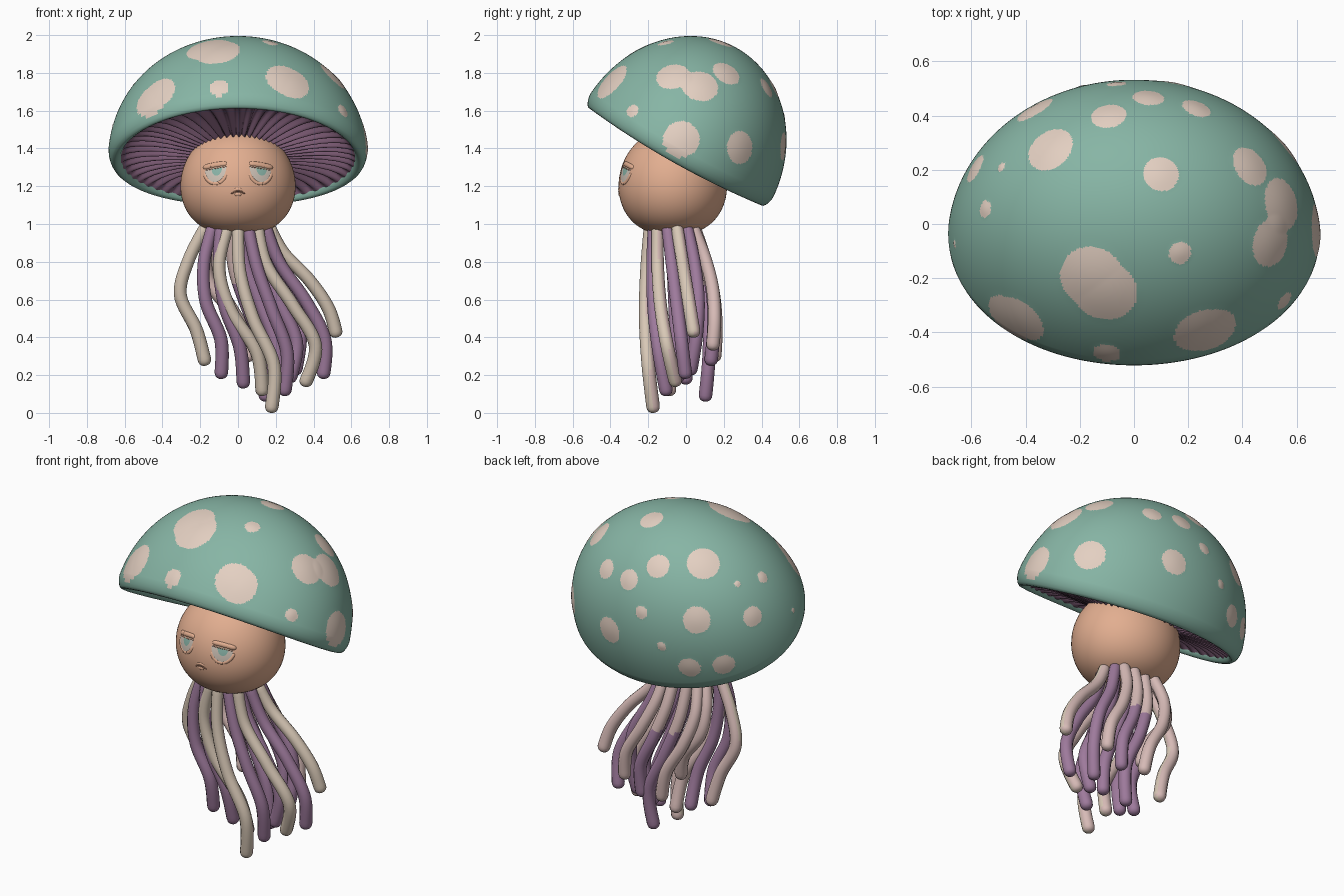
import bpy, math
from mathutils import Vector, Matrix

if "Cube" in bpy.data.objects:
    bpy.data.objects.remove(bpy.data.objects["Cube"])

TAU = 2 * math.pi


def material(name, r, g, b):
    m = bpy.data.materials.new(name)
    lin = [((c / 255 + 0.055) / 1.055) ** 2.4 for c in (r, g, b)]
    m.diffuse_color = (*lin, 1)
    m.use_nodes = True
    m.node_tree.nodes["Principled BSDF"].inputs["Base Color"].default_value = m.diffuse_color
    return m


TEAL = material("teal cap", 135, 181, 165)
SPOT = material("pale spot", 228, 208, 194)
SKIN = material("peach skin", 226, 174, 144)
GILL = material("dark mauve gill", 128, 94, 120)
PURPLE = material("purple tentacle", 158, 122, 156)
CREAM = material("cream tentacle", 216, 200, 182)
PINK = material("pinkish tentacle", 214, 186, 182)
EYE = material("eye grey", 206, 194, 182)
IRIS = material("iris green", 138, 180, 168)
LIP = material("mouth brown", 168, 120, 98)


def grid(name, rows, mats, wrap=True, rule=None):
    """Smooth surface through equal rows of points; rule picks a material per face."""
    n = len(rows[0])
    verts = [p for row in rows for p in row]
    faces = []
    for i in range(len(rows) - 1):
        for j in range(n if wrap else n - 1):
            k = (j + 1) % n
            faces.append((i * n + j, (i + 1) * n + j, (i + 1) * n + k, i * n + k))
    me = bpy.data.meshes.new(name)
    me.from_pydata(verts, [], faces)
    for m in mats:
        me.materials.append(m)
    for p in me.polygons:
        p.use_smooth = True
        if rule:
            p.material_index = int(rule(p.center, p.normal))
    ob = bpy.data.objects.new(name, me)
    bpy.context.collection.objects.link(ob)
    return ob


def spline(points, t):
    """Catmull-Rom position at t in 0..1."""
    n = len(points) - 1
    i = min(int(t * n), n - 1)
    u = t * n - i
    a, b, c, d = (points[max(0, min(n, i + k))] for k in (-1, 0, 1, 2))
    return 0.5 * (2 * b + (c - a) * u + (2 * a - 5 * b + 4 * c - d) * u * u
                  + (3 * b - a - 3 * c + d) * u ** 3)


def tube(name, points, radius, mats, steps=30, sides=12, flare=0.0, rule=None):
    """Tube with rounded ends along a smooth path."""
    length = sum((q - p).length for p, q in zip(points, points[1:]))
    cap = min(0.4, 1.6 * radius / length)
    ts = [cap * (1 - math.cos(k * math.pi / 10)) for k in range(5)]
    ts = ts + [cap + (1 - 2 * cap) * k / steps for k in range(steps + 1)] + [1 - t for t in ts[::-1]]
    rows = []
    for t in ts:
        tan = (spline(points, min(1, t + .01)) - spline(points, max(0, t - .01))).normalized()
        ref = Vector((1, 0, 0)) if abs(tan.x) < 0.9 else Vector((0, 0, 1))
        nrm = (ref - tan * ref.dot(tan)).normalized()
        side = nrm.cross(tan)
        e = min(t, 1 - t) / cap
        r = radius * (1 + flare * (t - .5)) * math.sqrt(max(0, 1 - (1 - min(1, e)) ** 2))
        c = spline(points, t)
        rows.append([c + r * (math.cos(j * TAU / sides) * nrm + math.sin(j * TAU / sides) * side)
                     for j in range(sides)])
    return grid(name, rows, mats, rule=rule)


# ---- Tilted cap frame -------------------------------------------------
FRAME = Matrix.Translation((0, -0.048, 1.37)) @ Matrix.Rotation(math.radians(-29.4), 4, 'X')
INV = FRAME.inverted()
AX, AY, AH = 0.688, 0.558, 0.645


def unit(v):
    return Vector((v.x / AX, v.y / AY, v.z / AH))


def cap_point(r, h, t):
    """Point in the cap frame; the rim droops a little at both sides."""
    droop = .035 * (r * math.cos(t)) ** 2 * max(0, 1 - max(0, h) / AH) ** 2
    return Vector((AX * r * math.cos(t), AY * r * math.sin(t), h - droop))


# Directions from which spots are placed: right, up, toward, origin
a, e = math.radians(35), math.radians(28)
sa, ca, se, ce = math.sin(a), math.cos(a), math.sin(e), math.cos(e)
AIM = {
    "top": (Vector((1, 0, 0)), Vector((0, 1, 0)), Vector((0, 0, 1)), Vector()),
    "side": (Vector((0, 1, 0)), Vector((0, 0, 1)), Vector((1, 0, 0)), Vector()),
    "front": (Vector((1, 0, 0)), Vector((0, 0, 1)), Vector((0, -1, 0)), Vector()),
    "back": (Vector((-ca, -sa, 0)), Vector((sa * se, -ca * se, ce)),
             Vector((-sa * ce, ca * ce, se)), Vector((0, 0, 1))),
}
SPOTS = {
    "top": [(-.31, .278, .09), (.10, .185, .066), (.43, .215, .078), (.17, -.107, .042),
            (-.155, -.2, .122), (-.11, -.25, .122), (-.55, .055, .033), (-.49, .21, .018)],
    "side": [(-.285, 1.60, .036), (-.025, 1.45, .098), (.29, 1.405, .088),
             (-.07, 1.785, .09), (.075, 1.735, .098), (.0, 1.765, .06)],
    "front": [(.25, 1.765, .105), (.28, 1.75, .105), (-.46, 1.66, .102), (-.425, 1.69, .102),
              (-.10, 1.72, .052)],
    "back": [(-.434, .535, .055), (-.312, .47, .058), (-.153, .54, .066), (-.418, .203, .075),
             (-.243, .29, .037), (-.132, .106, .026), (.058, .243, .076), (.365, .265, .056),
             (.02, -.01, .062), (.206, .005, .062), (.587, .31, .014)],
}


def on_cap(kind, u, v):
    right, up, toward, origin = AIM[kind]
    p = unit(INV @ (origin + right * u + up * v))
    d = unit(INV.to_3x3() @ toward)
    A, B, C = d.dot(d), p.dot(d), p.dot(p) - 1
    q = p + d * ((-B + math.sqrt(max(0, B * B - A * C))) / A)
    return FRAME @ Vector((q.x * AX, q.y * AY, q.z * AH))


spots = [(on_cap(k, u, v), r) for k, rows in SPOTS.items() for u, v, r in rows]


def spot_lift(p):
    """Slight smooth bulge over the spots."""
    return max([0] + [0.004 * (1 - ((p - c).length / (1.25 * r)) ** 2) ** 2
                      for c, r in spots if (p - c).length < 1.25 * r])


# ---- Cap: half ellipsoid with a rolled lip ----------------------------
SEG, RINGS = 400, 150
END = math.radians(85)
profile = [(math.sin(k * END / RINGS), AH * math.cos(k * END / RINGS)) for k in range(RINGS + 1)]
profile += [(.994, .035), (.985, .015), (.972, -.002), (.955, -.014), (.935, -.017),
            (.915, -.01), (.9, .005), (.885, .04)]
rows = []
for k, (r, h) in enumerate(profile):
    row = []
    for j in range(SEG):
        v = cap_point(r, h, j * TAU / SEG)
        p = FRAME @ v
        if k <= RINGS:
            nrm = Vector((v.x / AX ** 2, v.y / AY ** 2, v.z / AH ** 2)).normalized()
            p = p + FRAME.to_3x3() @ nrm * spot_lift(p)
        row.append(p)
    rows.append(row)
grid("cap", rows, [TEAL, SPOT], rule=lambda c, n: any((c - s).length < r for s, r in spots))

# ---- Gills: pleated underside -----------------------------------------
rows = []
for r, h, amp in [(.91, .0, 0), (.89, .01, .005), (.85, .022, .012), (.77, .032, .016),
                  (.67, .034, .018), (.56, .028, .018), (.45, .016, .016), (.35, .004, .013),
                  (.25, 0, .008), (.12, 0, 0), (0, 0, 0)]:
    row = []
    for j in range(432):
        t = j * TAU / 432
        wave = amp * math.cos(50 * t + 1.2 * math.sin(5 * t))
        row.append(FRAME @ (cap_point(r, h, t) + Vector((0, 0, wave))))
    rows.append(row)
grid("gills", rows, [GILL])

# ---- Head: ball with a fuller, flatter underside -----------------------
HC = Vector((0, -0.07, 1.2))
rows = []
for k in range(41):
    f = k * math.pi / 40
    h = math.cos(f) * (.31 if k < 20 else .257)
    s = max(0, math.sin(f)) ** (1 if k < 20 else .78)
    rows.append([HC + Vector((.305 * s * math.cos(j * TAU / 64), .287 * s * math.sin(j * TAU / 64), h))
                 for j in range(64)])
grid("head", rows, [SKIN])


def on_face(x, z, off=0.0):
    """Point on the front of the head."""
    up = z > HC.z
    h = (z - HC.z) / (.31 if up else .257)
    s = (1 - h * h) ** (.5 if up else .39)
    return Vector((x, HC.y - .287 * math.sqrt(s * s - (x / .305) ** 2) - off, z))


def half_disc(name, x, z, w, h, tilt, off, mat):
    """Lower half ellipse lying on the face; its top edge is the lid line."""
    rows = [[on_face(x + w * r / 6 * math.cos(t), z + tilt * w * r / 6 * math.cos(t)
                     + h * r / 6 * math.sin(t), off)
             for t in [math.pi + math.pi * j / 24 for j in range(25)]] for r in range(7)]
    grid(name, rows, [mat], wrap=False)


# ---- Drowsy eyes ------------------------------------------------------
for s, label in ((-1, "left"), (1, "right")):
    x, tilt = s * .118, -s * .18
    half_disc(label + "_eye", x, 1.298, .057, .076, tilt, .002, EYE)
    half_disc(label + "_iris", x + .006, 1.298, .028, .042, tilt, .0032, IRIS)
    lid = [on_face(x + u * .064, 1.306 + tilt * u * .064 + .005 * (1 - u * u), -.011) for u in (-1, -.5, 0, .5, 1)]
    tube(label + "_upper_lid", lid, .016, [SKIN], sides=20)
    crease = [on_face(x + u * .056, 1.294 + tilt * u * .056, .002) for u in (-1, 0, 1)]
    tube(label + "_lash_line", crease, .0025, [LIP], sides=8)
    bag = [on_face(x + .06 * math.cos(t), 1.29 + .076 * math.sin(t), -.009)
           for t in [math.pi * (1.08 + .84 * k / 6) for k in range(7)]]
    tube(label + "_lower_lid", bag, .012, [SKIN], sides=20)

# ---- Frowning mouth ---------------------------------------------------
tube("mouth", [on_face(u * .036, 1.174 - .014 * u * u, -.001) for u in (-1, -.5, 0, .5, 1)], .004, [LIP], sides=8)
tube("upper_lip", [on_face(u * .028, 1.184 - .008 * u * u, -.009) for u in (-1, 0, 1)], .012, [SKIN])
tube("lower_lip", [on_face(u * .02, 1.158, -.009) for u in (-1, 0, 1)], .013, [SKIN])

# ---- Tentacles: colour, end height, y start, y end, x along the length -
TENTACLES = [
    (CREAM, .25, -.08, .01, (-.165, -.26, -.305, -.22, -.17)),
    (PURPLE, .18, -.15, -.10, (-.13, -.18, -.17, -.09, -.09)),
    (PURPLE, .13, -.17, -.08, (-.09, -.10, -.07, .01, .03)),
    (CREAM, .09, -.18, -.08, (-.05, -.10, -.04, .10, .13)),
    (CREAM, .0, -.19, -.17, (.0, .01, .08, .19, .175)),
    (PURPLE, .09, -.17, -.10, (.05, .10, .18, .26, .245)),
    (CREAM, .14, -.15, -.05, (.10, .15, .29, .41, .35)),
    (PURPLE, .18, -.10, .0, (.14, .22, .36, .46, .45)),
    (CREAM, .40, -.05, .045, (.16, .24, .38, .48, .525)),
    (PURPLE, .06, .03, .10, (-.04, -.02, .06, .16, .14)),
    (PINK, .33, .03, .14, (.10, .13, .20, .29, .31)),
    (PINK, .27, .03, .15, (-.10, -.13, -.08, .02, .06)),
    (PINK, .38, .0, .05, (-.13, -.17, -.15, -.04, .0)),
    (PURPLE, .20, .0, .02, (.13, .20, .30, .33, .30)),
    (PURPLE, .15, -.03, .0, (.0, .04, .12, .20, .22)),
    (PURPLE, .25, .04, .13, (.04, .06, .12, .20, .20)),
    (PURPLE, .16, -.08, -.04, (.06, .11, .22, .31, .27)),
]
for i, (mat, end, y0, y1, xs) in enumerate(TENTACLES):
    path = []
    for k, x in enumerate(xs):
        t = k / 4
        bend = math.sin(math.pi * t) * (.055 if y0 > -.02 else -.035 if y0 < -.11 else 0)
        path.append(Vector((x, y0 + (y1 - y0) * t + bend, 1.0 + (end - 1.0) * t)))
    # cream turns pinkish on the back; rear purple ones are pinkish near the root
    if mat == CREAM:
        rule = lambda c, n: n.y > .25
    else:
        rule = lambda c, n: y0 > .02 and c.z > .68
    tube(f"tentacle_{i + 1}", path, .034, [mat, PINK], steps=36, flare=.12, rule=rule)
